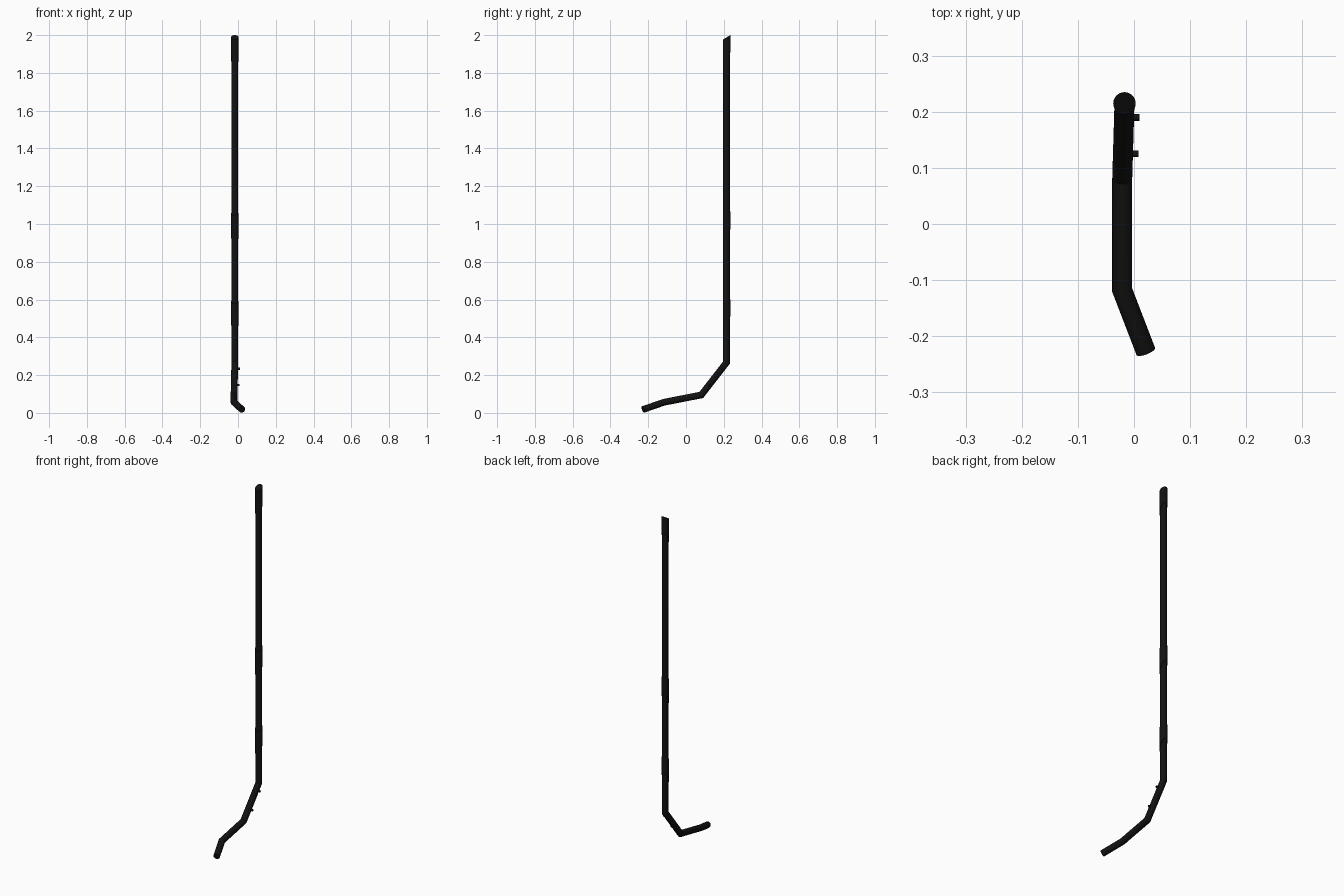
import bpy, bmesh, math
from mathutils import Vector

if "Cube" in bpy.data.objects:
    bpy.data.objects.remove(bpy.data.objects["Cube"])

SIDES = 32
mat = bpy.data.materials.new("black_paint")
mat.diffuse_color = (0.006, 0.006, 0.006, 1)
mat.use_nodes = True
mat.node_tree.nodes["Principled BSDF"].inputs["Base Color"].default_value = mat.diffuse_color


def sweep(name, path, radius, start_n=None, end_n=None, sides=SIDES):
    """Round tube along straight segments, with mitred corners and optional slanted ends."""
    pts = [Vector(p) for p in path]
    dirs = [(b - a).normalized() for a, b in zip(pts, pts[1:])]
    normals = [Vector(start_n) if start_n else dirs[0]]
    normals += [(a + b).normalized() for a, b in zip(dirs, dirs[1:])]
    normals += [Vector(end_n) if end_n else dirs[-1]]

    # First ring is square to the first segment, then slid onto each mitre plane
    d = dirs[0]
    u = d.orthogonal().normalized()
    v = d.cross(u)
    ring = [pts[0] + radius * (u * math.cos(t) + v * math.sin(t))
            for t in (2 * math.pi * i / sides for i in range(sides))]
    bm = bmesh.new()
    rings = []
    for i, (p, n) in enumerate(zip(pts, normals)):
        d = dirs[max(i - 1, 0)]
        ring = [c + d * ((p - c).dot(n) / d.dot(n)) for c in ring]
        rings.append([bm.verts.new(c) for c in ring])
    for a, b in zip(rings, rings[1:]):
        for i in range(sides):
            j = (i + 1) % sides
            bm.faces.new((a[i], a[j], b[j], b[i]))
    bm.faces.new(rings[0])
    bm.faces.new(rings[-1])
    bmesh.ops.recalc_face_normals(bm, faces=bm.faces[:])
    me = bpy.data.meshes.new(name)
    bm.to_mesh(me)
    bm.free()
    ob = bpy.data.objects.new(name, me)
    bpy.context.collection.objects.link(ob)
    me.materials.append(mat)
    bpy.ops.object.select_all(action='DESELECT')
    ob.select_set(True)
    bpy.context.view_layer.objects.active = ob
    bpy.ops.object.shade_smooth_by_angle(angle=math.radians(25))
    return ob


PX, PY = -0.017, 0.215

# Bent main pipe
sweep("pipe", [(PX, PY, 1.985), (PX, PY, 0.267), (-0.021, 0.081, 0.095),
               (-0.021, -0.118, 0.056), (0.021, -0.227, 0.018)], 0.0178,
      start_n=(0, 0.6, -1))

# Slant-cut sleeves on the upright: centre heights of bottom and top edge
for name, low, high in (("top_sleeve", 1.872, 1.988),
                        ("middle_sleeve", 0.935, 1.054),
                        ("lower_sleeve", 0.475, 0.588)):
    sweep(name, [(PX, PY, low), (PX, PY, high)], 0.02,
          start_n=(0, -1.9, 1), end_n=(0, -0.6, 1))

# Small pegs on the side of the lower bend
for i, (y, z, x) in enumerate(((0.19, 0.234, 0.010), (0.125, 0.148, 0.008))):
    sweep(f"peg_{i + 1}", [(PX, y, z), (x, y, z)], 0.006, sides=16)
